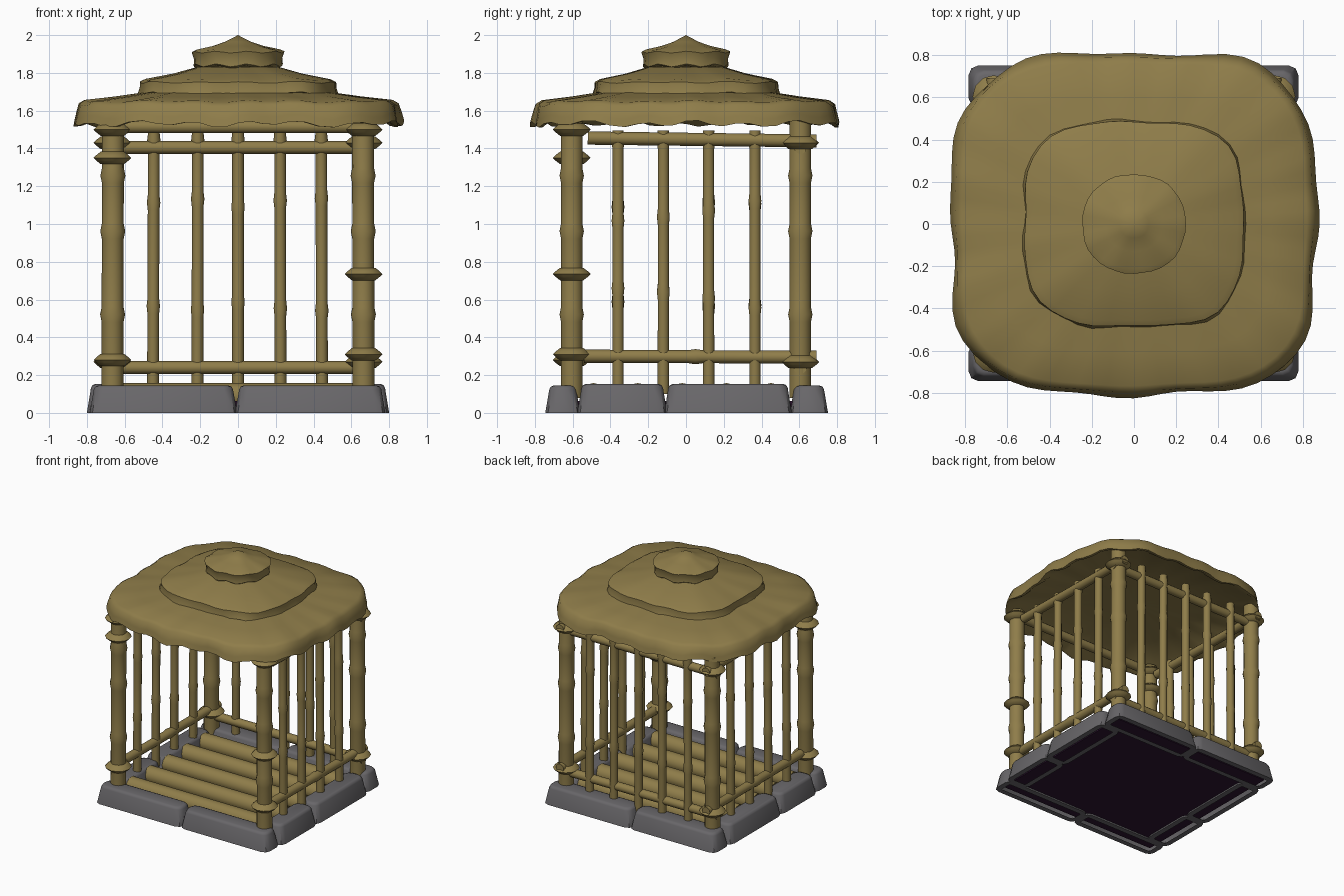
import bpy, bmesh, math, random
from mathutils import Vector

if "Cube" in bpy.data.objects:
    bpy.data.objects.remove(bpy.data.objects["Cube"])

random.seed(4)

def material(name, rgb):
    m = bpy.data.materials.new(name)
    m.diffuse_color = (*rgb, 1)
    m.use_nodes = True
    m.node_tree.nodes["Principled BSDF"].inputs["Base Color"].default_value = m.diffuse_color
    return m

BAMBOO = material("bamboo", (0.275, 0.205, 0.068))
STONE = material("stone", (0.14, 0.135, 0.143))
DARK = material("dark_purple", (0.026, 0.007, 0.03))

def finish(name, bm, mat, angle=40):
    bmesh.ops.recalc_face_normals(bm, faces=bm.faces)
    mesh = bpy.data.meshes.new(name)
    bm.to_mesh(mesh)
    bm.free()
    mesh.materials.append(mat)
    ob = bpy.data.objects.new(name, mesh)
    bpy.context.collection.objects.link(ob)
    bpy.ops.object.select_all(action='DESELECT')
    ob.select_set(True)
    bpy.context.view_layer.objects.active = ob
    bpy.ops.object.shade_smooth_by_angle(angle=math.radians(angle))
    return ob

def bridge_rings(bm, rings):
    for a, b in zip(rings, rings[1:]):
        n = len(a)
        for i in range(n):
            bm.faces.new((a[i], a[(i + 1) % n], b[(i + 1) % n], b[i]))

def lathe(name, start, end, profile, sides=10):
    """Round pole between two points; profile is (distance, radius)."""
    start, end = Vector(start), Vector(end)
    axis = (end - start).normalized()
    rot = Vector((0, 0, 1)).rotation_difference(axis)
    bm = bmesh.new()
    rings = []
    for d, r in profile:
        rings.append([bm.verts.new(start + rot @ Vector(
            (r * math.cos(math.tau * i / sides), r * math.sin(math.tau * i / sides), d)))
            for i in range(sides)])
    bridge_rings(bm, rings)
    bm.faces.new(rings[0])
    bm.faces.new(rings[-1])
    return finish(name, bm, BAMBOO, 50)

def pole(name, start, end, r, nodes=(), swell=1.15, sides=12):
    """Bamboo pole with swollen joints at the given fractions of its length."""
    length = (Vector(end) - Vector(start)).length
    prof = [(0, r)]
    for f in nodes:
        prof += [(f * length - 0.04, r * 0.98), (f * length, r * swell), (f * length + 0.04, r * 0.98)]
    return lathe(name, start, end, prof + [(length, r)], sides)

def band(name, x, y, z, r=0.1, h=0.033):
    """Rope lashing with a pointed rim."""
    lathe(name, (x, y, z - h), (x, y, z + h),
          [(0, r * 0.62), (h * 0.55, r * 0.85), (h, r), (h * 1.45, r * 0.85), (2 * h, r * 0.62)], 12)

# corner posts and their lashings
PX, PY = 0.665, 0.605
lashings = {(-1, -1): (1.5, 1.35, 0.28), (1, -1): (1.5, 0.735, 0.31),
            (-1, 1): (1.43, 0.27), (1, 1): (1.43, 0.27)}
for (sx, sy), heights in lashings.items():
    pole("corner_post", (sx * PX, sy * PY, 0.08), (sx * PX * 0.995, sy * PY, 1.55), 0.059,
         (0.3, 0.6, 0.8), 1.12, 14)
    for z in heights:
        band("post_lashing", sx * PX, sy * PY, z)

# rails: back pair, front lintel, and a pair on each side
pole("back_top_rail", (-0.72, 0.605, 1.405), (0.72, 0.605, 1.405), 0.034)
pole("back_low_rail", (-0.72, 0.605, 0.24), (0.72, 0.605, 0.24), 0.034)
pole("front_lintel", (-0.72, -PY, 1.515), (0.72, -PY, 1.515), 0.034)
for s in (-1, 1):
    pole("side_top_rail", (s * PX, -0.52, 1.455), (s * PX, 0.69, 1.44), 0.035, (0.92,))
    pole("side_low_rail", (s * PX, -0.54, 0.3), (s * PX, 0.69, 0.295), 0.035, (0.48, 0.92))

# cage bars on three sides, front left open
def bar(x, y):
    j = random.uniform(-0.05, 0.05)
    pole("cage_bar", (x, y, 0.1), (x * 0.99, y, 1.495), 0.0315, (0.36 + j, 0.7 - j, 0.96), 1.13, 10)

for x in (-0.45, -0.215, 0.0, 0.225, 0.445):
    bar(x, 0.615)
for y in (-0.36, -0.12, 0.12, 0.365):
    for s in (-1, 1):
        bar(s * PX, y)

# floor logs
for i in range(5):
    y = -0.49 + 0.235 * i
    pole("floor_log", (-0.63, y, 0.09), (0.63, y, 0.09), 0.068, (), 1, 14)

# dark underfloor
bm = bmesh.new()
bmesh.ops.create_cube(bm, size=1)
for v in bm.verts:
    v.co = Vector((v.co.x * 1.46, v.co.y * 1.36, 0.039 + v.co.z * 0.05))
finish("underfloor", bm, DARK)

# foundation stones: tapered, bevelled, hollow underneath with a rim
def stone(x0, x1, y0, y1, h, taper=0.025):
    bm = bmesh.new()
    bmesh.ops.create_cube(bm, size=1)
    cx, cy = (x0 + x1) / 2, (y0 + y1) / 2
    for v in bm.verts:
        t = taper if v.co.z > 0 else 0
        v.co = Vector((cx + v.co.x * (x1 - x0 - 2 * t), cy + v.co.y * (y1 - y0 - 2 * t),
                       h if v.co.z > 0 else 0))
    upright = [e for e in bm.edges if abs(e.verts[0].co.z - e.verts[1].co.z) > 0.05]
    bmesh.ops.bevel(bm, geom=upright, offset=0.048, segments=2, profile=0.5, affect='EDGES')
    rim = [e for e in bm.edges if min(v.co.z for v in e.verts) > h - 0.001]
    bmesh.ops.bevel(bm, geom=rim, offset=0.02, segments=2, profile=0.5, affect='EDGES')
    low = [f for f in bm.faces if all(v.co.z < 0.001 for v in f.verts)]
    bmesh.ops.inset_region(bm, faces=low, thickness=0.045)
    bmesh.ops.delete(bm, geom=low, context='FACES')
    finish("foundation_stone", bm, STONE, 40)

for y0, y1 in ((-0.745, -0.56), (0.55, 0.752)):
    stone(-0.785, -0.005, y0, y1, 0.145)
    stone(-0.015, 0.78, y0, y1, 0.145)
for s in (-1, 1):
    a, b = sorted((s * 0.8, s * 0.6))
    stone(a, b, -0.575, -0.1, 0.153)
    stone(a, b, -0.115, 0.56, 0.153)

# thatched roof tiers: draped wavy skirts on a rounded square outline
def roof_tier(name, rx, ry, power, drape, lobes, rings, apex, phase):
    """rings: (outline scale, height, amount of waviness), from inside under to top."""
    n = lobes * 4
    bm = bmesh.new()
    loops = []
    for scale, z, w in rings:
        loop = []
        for i in range(n):
            a = math.tau * i / n
            c, s = math.cos(a), math.sin(a)
            k = (abs(c) ** power + abs(s) ** power) ** (-1 / power)
            scallop = math.sin(lobes * a + phase) + 0.6 * math.sin(9 * a + 2 * phase)
            sway = 0.012 * math.sin(7 * a + phase) + 0.01 * math.sin(12 * a + 3 * phase)
            k *= scale * (1 + w * sway)
            loop.append(bm.verts.new((rx * k * c, ry * k * s, z + drape * w * scallop)))
        loops.append(loop)
    bridge_rings(bm, loops)
    for loop, z in ((loops[0], rings[0][1]), (loops[-1], apex)):
        tip = bm.verts.new((0, 0, z))
        for i in range(n):
            bm.faces.new((loop[i], loop[(i + 1) % n], tip))
    finish(name, bm, BAMBOO, 55)

roof_tier("roof_lower", 0.866, 0.81, 3.6, 0.013, 20,
          [(0.4, 1.61, 0), (0.9, 1.575, 0.3), (0.975, 1.53, 1), (1.0, 1.53, 1), (0.99, 1.57, 0.9),
           (0.975, 1.63, 0.5), (0.94, 1.65, 0.4), (0.75, 1.672, 0.2), (0.55, 1.70, 0)], 1.74, 0.6)
roof_tier("roof_middle", 0.525, 0.49, 3.4, 0.008, 13,
          [(0.5, 1.70, 0), (0.95, 1.685, 1), (1.0, 1.688, 1), (0.985, 1.72, 0.7),
           (0.985, 1.75, 0.5), (0.93, 1.765, 0.4), (0.65, 1.795, 0.2), (0.42, 1.83, 0)], 1.85, 2.1)
roof_tier("roof_cap", 0.245, 0.235, 2.2, 0.007, 9,
          [(0.5, 1.83, 0), (0.9, 1.83, 1), (0.96, 1.84, 0.8), (0.95, 1.875, 0.5),
           (1.0, 1.91, 0.5), (0.9, 1.922, 0.3), (0.55, 1.942, 0.1), (0.28, 1.965, 0)], 2.0, 1.0)
